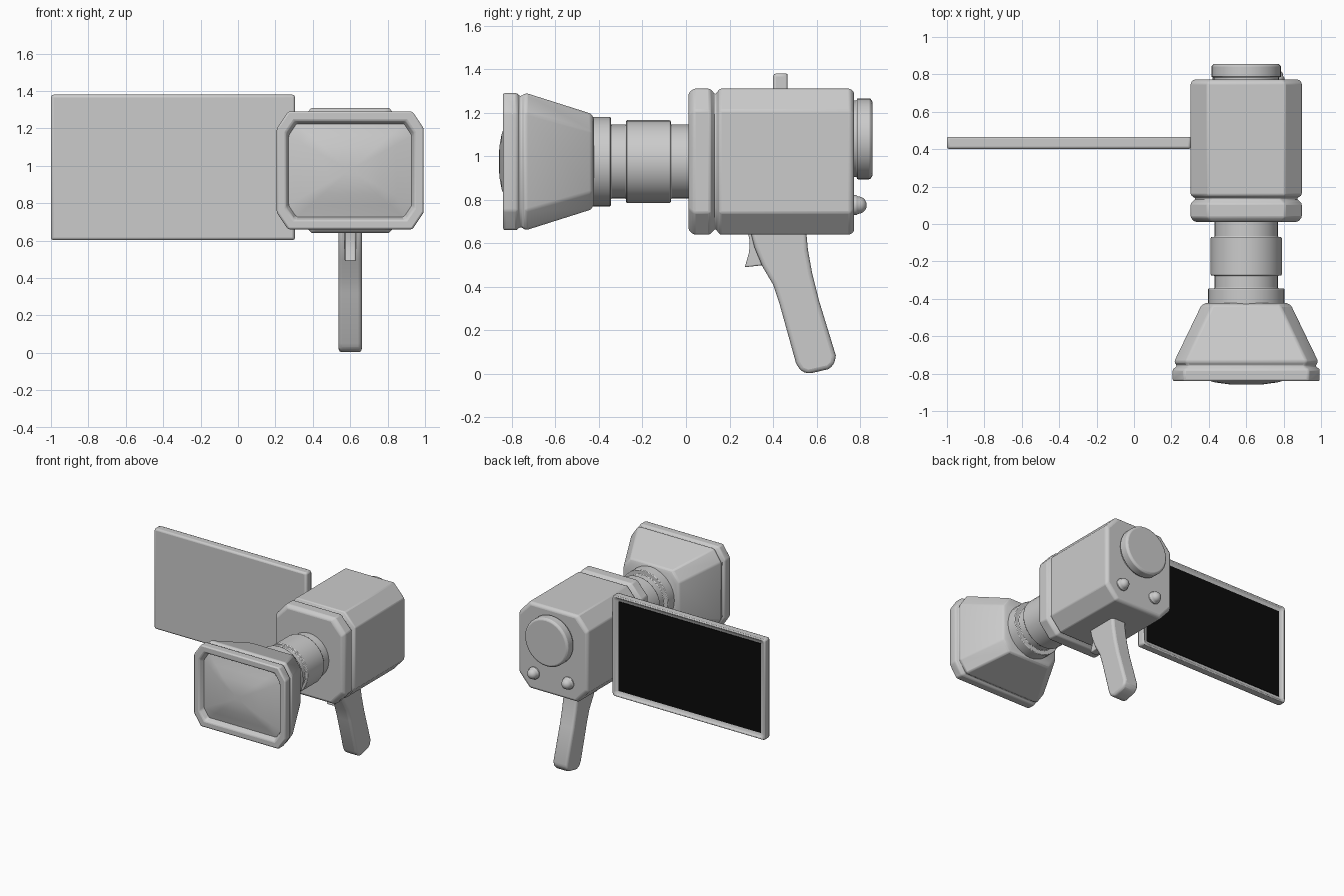
import bpy, bmesh, math
from mathutils import Matrix

if "Cube" in bpy.data.objects:
    bpy.data.objects.remove(bpy.data.objects["Cube"])

CX, CZ = 0.6, 0.975   # optical axis of the camera


def finish(name, bm, bevel=0.0, segments=2, angle=35):
    bmesh.ops.recalc_face_normals(bm, faces=bm.faces)
    me = bpy.data.meshes.new(name)
    bm.to_mesh(me)
    bm.free()
    ob = bpy.data.objects.new(name, me)
    bpy.context.collection.objects.link(ob)
    if bevel:
        m = ob.modifiers.new("bevel", 'BEVEL')
        m.width, m.segments = bevel, segments
        m.limit_method, m.angle_limit = 'ANGLE', math.radians(30)
    bpy.ops.object.select_all(action='DESELECT')
    ob.select_set(True)
    bpy.context.view_layer.objects.active = ob
    bpy.ops.object.shade_smooth_by_angle(angle=math.radians(angle))
    return ob


def octagon(hx, hz, cx, cz):
    return [(hx, cz - hz), (hx, hz - cz), (hx - cx, hz), (cx - hx, hz),
            (-hx, hz - cz), (-hx, cz - hz), (cx - hx, -hz), (hx - cx, -hz)]


def circle(r, n=32):
    return [(r * math.cos(2 * math.pi * i / n), r * math.sin(2 * math.pi * i / n)) for i in range(n)]


def loft(name, sections, x=CX, z=CZ, **kw):
    """Skin a list of (y, outline) sections and cap both ends."""
    bm = bmesh.new()
    rings = [[bm.verts.new((x + u, y, z + v)) for u, v in pts] for y, pts in sections]
    for a, b in zip(rings, rings[1:]):
        for i in range(len(a)):
            j = (i + 1) % len(a)
            bm.faces.new((a[i], a[j], b[j], b[i]))
    bm.faces.new(rings[0])
    bm.faces.new(rings[-1])
    return finish(name, bm, **kw)


def lathe(name, profile, x=CX, z=CZ, **kw):
    return loft(name, [(y, circle(r)) for y, r in profile], x, z, **kw)


def extrude_side(name, pts, half, **kw):
    """Extrude a (y, z) outline symmetrically about the camera axis."""
    bm = bmesh.new()
    f = bm.faces.new([bm.verts.new((CX - half, y, z)) for y, z in pts])
    ext = bmesh.ops.extrude_face_region(bm, geom=[f])
    for v in ext["geom"]:
        if isinstance(v, bmesh.types.BMVert):
            v.co.x += 2 * half
    return finish(name, bm, **kw)


def box(x0, x1, y0, y1, z0, z1):
    bm = bmesh.new()
    bmesh.ops.create_cube(bm, size=1, matrix=Matrix.Translation(
        ((x0 + x1) / 2, (y0 + y1) / 2, (z0 + z1) / 2)) @ Matrix.Diagonal((x1 - x0, y1 - y0, z1 - z0, 1)))
    return bm


# Body with grooved front collar
def body_ring(d):
    return octagon(0.297 - d, 0.335 - d, 0.09, 0.1)


loft("body", [(y, body_ring(d)) for y, d in
              [(0.012, 0.02), (0.035, 0), (0.11, 0), (0.135, 0.027), (0.155, 0), (0.755, 0), (0.772, 0.015)]],
     bevel=0.008)

# Stepped lens barrel
lathe("lens_barrel", [(0.05, 0.17), (-0.07, 0.17), (-0.07, 0.19), (-0.275, 0.19), (-0.275, 0.17),
                      (-0.345, 0.17), (-0.345, 0.205), (-0.45, 0.205)], bevel=0.005)

# Flared hood with rim and recessed opening
loft("lens_hood", [
    (-0.422, octagon(0.215, 0.195, 0.05, 0.07)),
    (-0.435, octagon(0.24, 0.22, 0.06, 0.08)),
    (-0.735, octagon(0.385, 0.315, 0.06, 0.09)),
    (-0.762, octagon(0.37, 0.298, 0.06, 0.09)),
    (-0.775, octagon(0.393, 0.315, 0.06, 0.09)),
    (-0.84, octagon(0.393, 0.315, 0.06, 0.09)),
    (-0.84, octagon(0.343, 0.265, 0.045, 0.065)),
    (-0.79, octagon(0.325, 0.245, 0.04, 0.06))], bevel=0.01)

# Bulging front glass
loft("front_glass", [(y, octagon(0.332 * s, 0.25 * s, 0.045 * s, 0.065 * s)) for y, s in
                     [(-0.78, 1), (-0.80, 1), (-0.825, 0.75), (-0.847, 0.5), (-0.857, 0.28), (-0.859, 0.1)]])

# Eyepiece and the two rear knobs
lathe("eyepiece", [(0.76, 0.175), (0.785, 0.175), (0.785, 0.186), (0.845, 0.186), (0.856, 0.172)],
      z=1.08, bevel=0.004)
for side, x in (("left", 0.465), ("right", 0.758)):
    dome = [(0.79 + 0.04 * math.sin(a), 0.04 * math.cos(a))
            for a in (math.radians(d) for d in (0, 18, 36, 54, 72, 86))]
    lathe("knob_" + side, [(0.76, 0.046), (0.782, 0.046), (0.79, 0.04)] + dome[1:], x=x, z=0.775)

# Pistol grip and trigger
extrude_side("grip", [(0.29, 0.68), (0.315, 0.58), (0.35, 0.495), (0.40, 0.41), (0.43, 0.32), (0.505, 0.05),
                      (0.525, 0.015), (0.56, 0.0), (0.655, 0.022), (0.682, 0.045), (0.688, 0.085),
                      (0.61, 0.34), (0.58, 0.46), (0.56, 0.57), (0.55, 0.68)],
             0.062, bevel=0.025, segments=3)
extrude_side("trigger", [(0.28, 0.68), (0.292, 0.61), (0.29, 0.56), (0.27, 0.49), (0.36, 0.5), (0.36, 0.68)],
             0.03, bevel=0.006)

# Side screen: frame recessed on its back, plus dark display
bm = box(-1.0, 0.305, 0.4, 0.472, 0.602, 1.38)
back = max(bm.faces, key=lambda f: f.calc_center_median().y)
bmesh.ops.inset_region(bm, faces=[back], thickness=0.045)
for v in back.verts:
    v.co.y -= 0.025
finish("screen_frame", bm, bevel=0.014, segments=2)

black = bpy.data.materials.new("black")
black.diffuse_color = (0.003, 0.003, 0.003, 1)
black.use_nodes = True
black.node_tree.nodes["Principled BSDF"].inputs["Base Color"].default_value = black.diffuse_color
display = finish("display", box(-0.957, 0.262, 0.43, 0.452, 0.645, 1.337))
display.data.materials.append(black)
